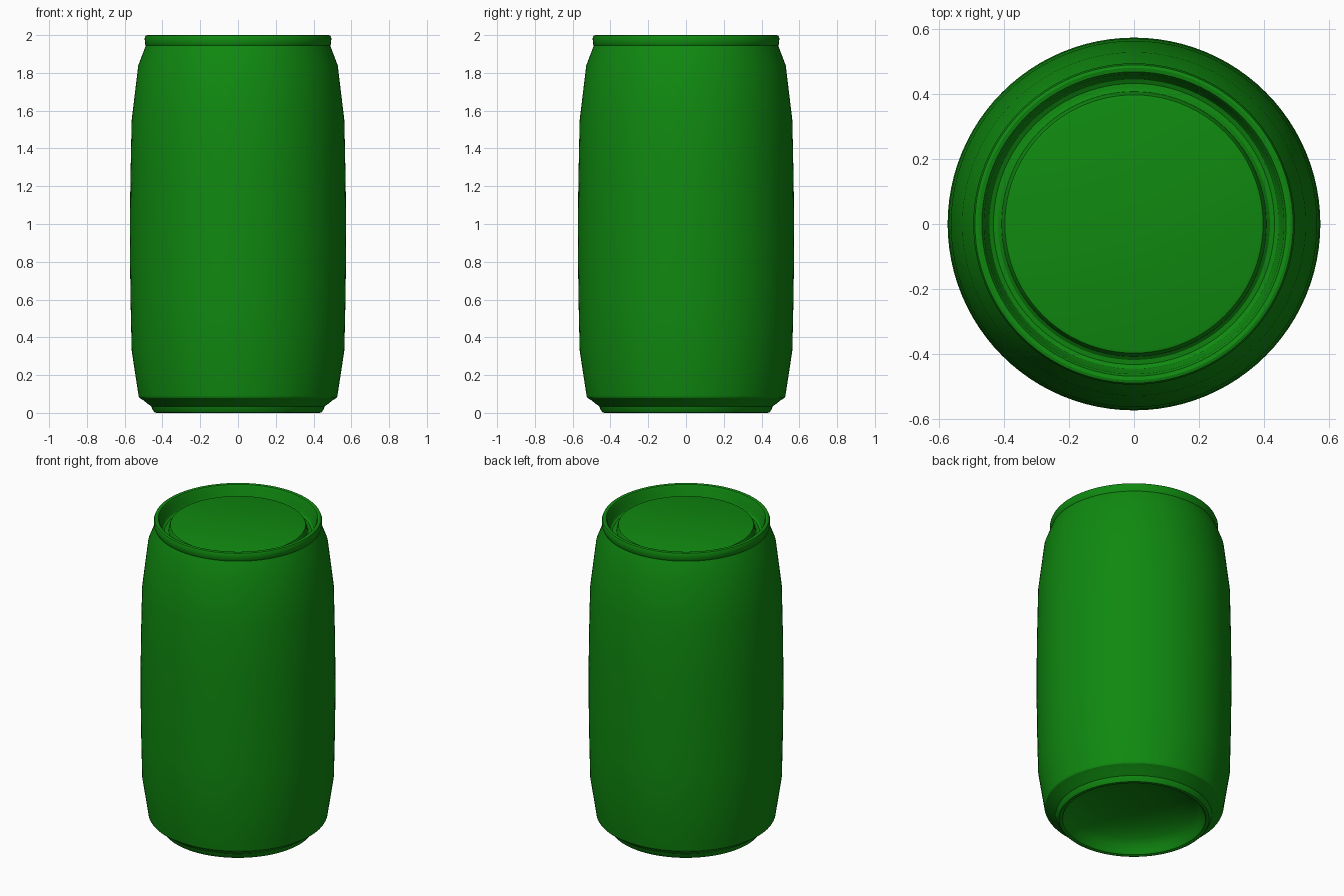
import bpy
import bmesh
import math

cube = bpy.data.objects.get("Cube")
if cube:
    bpy.data.objects.remove(cube, do_unlink=True)

SEGMENTS = 96

# Single painted-metal colour
green = bpy.data.materials.new("can_green")
green.use_nodes = True
colour = (0.005, 0.25, 0.005, 1.0)
green.diffuse_color = colour
bsdf = next(n for n in green.node_tree.nodes if n.type == 'BSDF_PRINCIPLED')
bsdf.inputs["Base Color"].default_value = colour
bsdf.inputs["Roughness"].default_value = 0.5


def lathe(name, profile, angle=30):
    """Turn a (radius, height) profile around z; radius 0 makes a pole."""
    bm = bmesh.new()
    rings = []
    for r, z in profile:
        if r == 0:
            rings.append([bm.verts.new((0, 0, z))] * SEGMENTS)
        else:
            rings.append([bm.verts.new((r * math.cos(a), r * math.sin(a), z))
                          for a in (2 * math.pi * i / SEGMENTS for i in range(SEGMENTS))])
    for low, high in zip(rings, rings[1:]):
        for i in range(SEGMENTS):
            j = (i + 1) % SEGMENTS
            corners = [low[i], low[j], high[j], high[i]]
            bm.faces.new(list(dict.fromkeys(corners)))
    mesh = bpy.data.meshes.new(name)
    bm.to_mesh(mesh)
    bm.free()
    mesh.materials.append(green)
    obj = bpy.data.objects.new(name, mesh)
    bpy.context.collection.objects.link(obj)
    bpy.ops.object.select_all(action='DESELECT')
    obj.select_set(True)
    bpy.context.view_layer.objects.active = obj
    bpy.ops.object.shade_smooth_by_angle(angle=math.radians(angle))
    return obj


# Concave base: domed underside, standing ring and stepped chamfer
lathe("base", [
    (0, 0.15), (0.10, 0.147), (0.20, 0.135), (0.29, 0.112), (0.36, 0.08),
    (0.395, 0.05), (0.41, 0.02), (0.42, 0.004), (0.43, 0.0), (0.442, 0.002),
    (0.452, 0.016), (0.458, 0.034), (0.478, 0.048), (0.50, 0.066),
    (0.522, 0.08), (0.526, 0.088)])

# Gently bulging body wall narrowing into the neck
lathe("body", [
    (0.526, 0.088), (0.563, 0.33), (0.569, 0.60), (0.573, 0.90),
    (0.570, 1.22), (0.563, 1.55), (0.528, 1.84), (0.488, 1.945)])

# Rolled rim, sunken groove and raised lid panel
lathe("lid", [
    (0.488, 1.945), (0.493, 1.955), (0.494, 1.985), (0.489, 1.997),
    (0.480, 2.0), (0.468, 1.997), (0.461, 1.985), (0.453, 1.93),
    (0.445, 1.915), (0.432, 1.908), (0.418, 1.91), (0.407, 1.92),
    (0.402, 1.945), (0.397, 1.955), (0.388, 1.958), (0, 1.958)])
